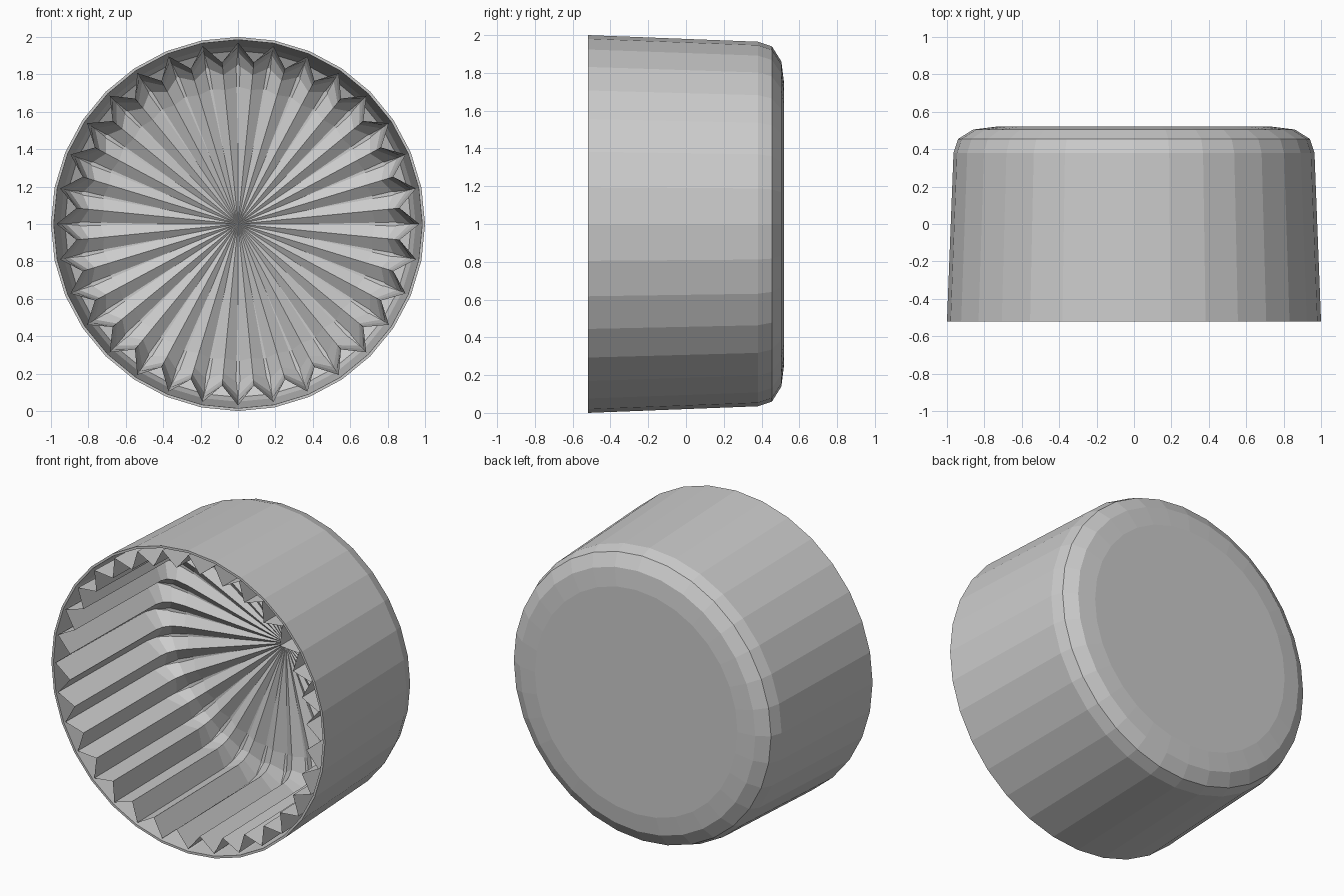
import bpy, bmesh, math

cube = bpy.data.objects.get("Cube")
if cube:
    bpy.data.objects.remove(cube, do_unlink=True)

grey = bpy.data.materials.new("plain_grey")
grey.use_nodes = True
GREY = (0.6, 0.6, 0.6, 1)
grey.diffuse_color = GREY
grey.node_tree.nodes["Principled BSDF"].inputs["Base Color"].default_value = GREY

SIDES = 32


def lathe(name, profiles, segments, inward=False):
    """Sweep (radius, y) profiles round the y axis, alternating between them."""
    bm = bmesh.new()
    rings = []
    for i in range(len(profiles[0])):
        ring = []
        for s in range(segments):
            r, y = profiles[s % len(profiles)][i]
            a = math.tau * s / segments
            ring.append(bm.verts.new((r * math.sin(a), y, 1 + r * math.cos(a))))
        rings.append(ring)
    for a, b in zip(rings, rings[1:]):
        for s in range(segments):
            t = (s + 1) % segments
            bm.faces.new((a[s], a[t], b[t], b[s]))
    # collapse rings that sit on the axis
    bmesh.ops.remove_doubles(bm, verts=bm.verts[:], dist=0.0001)
    bm.normal_update()
    wall = max(bm.faces, key=lambda f: abs(f.normal.z))
    outward = wall.normal.z * (wall.calc_center_median().z - 1) > 0
    if outward == inward:
        bmesh.ops.reverse_faces(bm, faces=bm.faces[:])
    mesh = bpy.data.meshes.new(name)
    bm.to_mesh(mesh)
    bm.free()
    mesh.materials.append(grey)
    obj = bpy.data.objects.new(name, mesh)
    bpy.context.collection.objects.link(obj)
    return obj


# Thin tapered cup: rounded outside, rim, then the smooth inner wall
outside = [(0, 0.52), (0.74, 0.52), (0.86, 0.505), (0.94, 0.455), (0.965, 0.38), (1, -0.52)]
inside = [(0.985, -0.52), (0.95, 0.375), (0.926, 0.445), (0.85, 0.49), (0.735, 0.505), (0, 0.505)]
lathe("cup_shell", [outside + inside], SIDES)

# Pleated lining: outer folds alternate with inner folds
outer_fold = [(0.97, -0.52), (0.945, 0.375), (0.92, 0.45), (0.85, 0.498), (0.735, 0.51), (0, 0.5)]
inner_fold = [(0.868, -0.52), (0.852, 0.36), (0.838, 0.41), (0.8, 0.445), (0.72, 0.462), (0, 0.5)]
lathe("pleated_lining", [outer_fold, inner_fold], SIDES * 2, inward=True)
